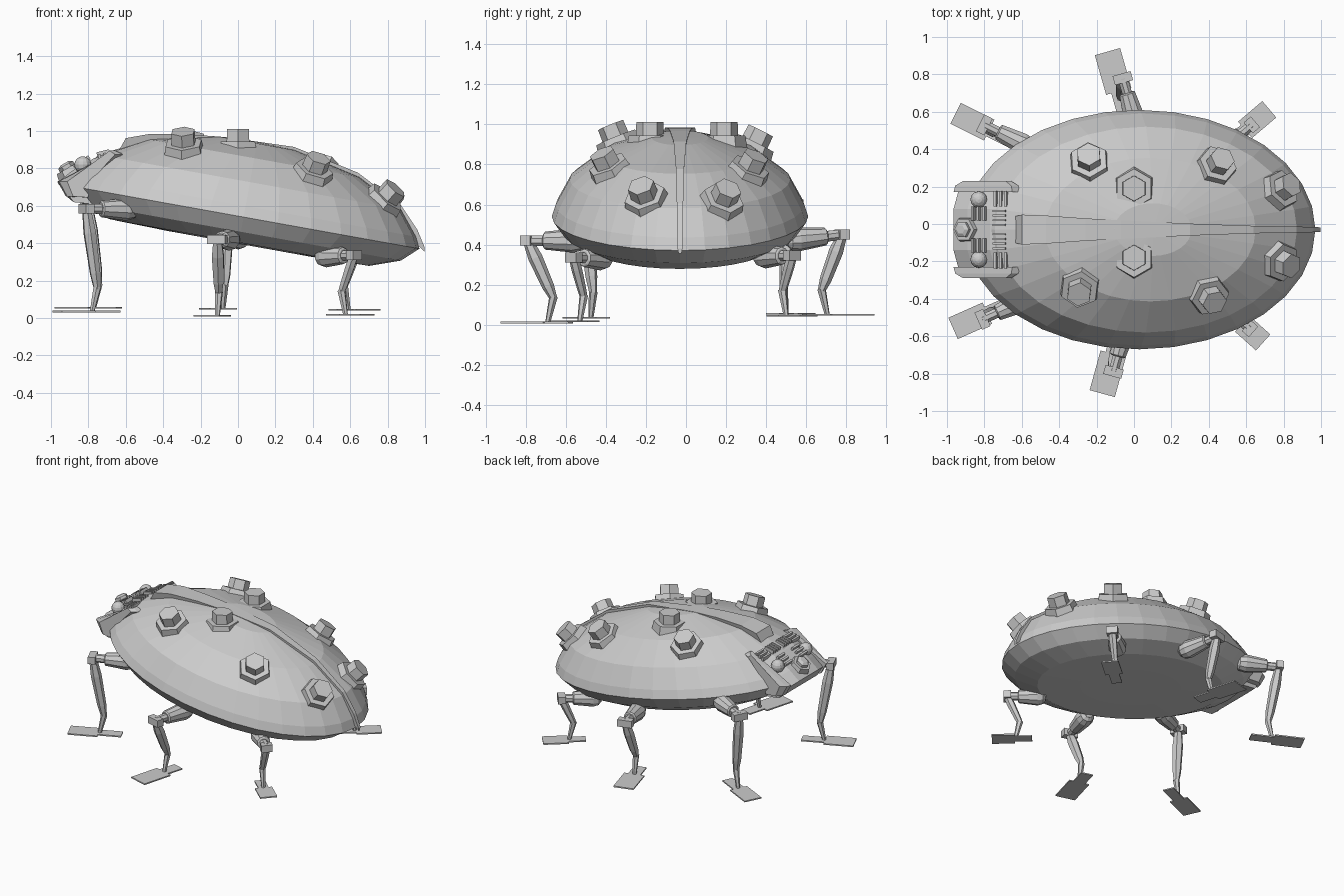
import bpy, bmesh, math
from mathutils import Vector, Matrix

if "Cube" in bpy.data.objects:
    bpy.data.objects.remove(bpy.data.objects["Cube"])

CY = -0.03                      # centre line of the body


def finish(name, bm):
    bmesh.ops.remove_doubles(bm, verts=bm.verts, dist=1e-5)
    bmesh.ops.recalc_face_normals(bm, faces=bm.faces)
    me = bpy.data.meshes.new(name)
    bm.to_mesh(me)
    bm.free()
    ob = bpy.data.objects.new(name, me)
    bpy.context.collection.objects.link(ob)
    return ob


def loft(name, rings):
    """Skin a list of equal-length point rings and cap both ends."""
    bm = bmesh.new()
    vs = [[bm.verts.new(p) for p in r] for r in rings]
    n = len(rings[0])
    for a, b in zip(vs, vs[1:]):
        for i in range(n):
            j = (i + 1) % n
            bm.faces.new((a[i], a[j], b[j], b[i]))
    bm.faces.new(vs[0])
    bm.faces.new(vs[-1])
    return finish(name, bm)


def rod(name, a, b, stations, sides):
    """Turned limb from a to b; stations are (fraction, radius)."""
    a, b = Vector(a), Vector(b)
    q = (b - a).to_track_quat('Z', 'Y')
    step = 2 * math.pi / sides
    return loft(name, [[a + (b - a) * t + q @ Vector((r * math.cos(step * (i + .5)), r * math.sin(step * (i + .5)), 0))
                        for i in range(sides)] for t, r in stations])


def box(name, centre, size, rot=Matrix.Identity(3)):
    bm = bmesh.new()
    m = Matrix.Translation(centre) @ rot.to_4x4() @ Matrix.Diagonal((*size, 1))
    bmesh.ops.create_cube(bm, size=1, matrix=m)
    return finish(name, bm)


# Tilted shell: faceted dome and shallow belly on an elliptical plan
A, B, N = 0.955, 0.64, 32
TILT = Matrix.Translation((0.03, CY, 0.54)) @ Matrix.Rotation(math.radians(10.2), 4, 'Y')
profile = [(.001, -.145), (.4, -.145), (.74, -.138), (.91, -.08), (1, 0),
           (.97, .06), (.86, .19), (.6, .32), (.22, .4), (.001, .408)]
shell = loft("shell", [[TILT @ Vector((A * r * math.cos(2 * math.pi * i / N), B * r * math.sin(2 * math.pi * i / N), h))
                        for i in range(N)] for r, h in profile])

# Back crest, wide at the head and thin at the tail
crest = [(-.64, .89, .07, .1), (-.6, .962, .08, .16), (-.47, .985, .075, .12), (-.26, .982, .06, .1),
         (-.07, .968, .05, .1), (.3, .915, .032, .1), (.64, .778, .02, .1),
         (.87, .605, .016, .1), (.96, .47, .014, .08), (.997, .38, .012, .025)]
loft("back_crest", [[(x, CY - w, z), (x, CY + w, z), (x, CY + w * .6, z - d), (x, CY - w * .6, z - d)]
                    for x, z, w, d in crest])

# Hexagonal bolts seated on the dome: (x, y, upright?)
bolts = [(-.24, .33, 0), (0, .19, 1), (.44, .31, 0), (.78, .18, 0),
         (0, -.18, 1), (-.29, -.34, 0), (.4, -.38, 0), (.78, -.2, 0)]
bpy.context.view_layer.update()
inv = TILT.inverted()
for k, (x, y, up) in enumerate(bolts):
    hit, loc, nrm, _ = shell.ray_cast(Vector((x, y, 2)), Vector((0, 0, -1)))
    p = inv @ loc
    n = TILT.to_3x3() @ Vector((p.x / A**2, p.y / B**2, p.z / .41**2))
    n = Vector((0, 0, 1)) if up else n.normalized()
    base = Vector((x, y, .945)) if up else loc + n * .03
    rod(f"bolt_flange_{k}", base - n * .07, base, [(0, .118), (1, .105)], 6)
    rod(f"bolt_cap_{k}", base - n * .01, base + n * .067, [(0, .07), (1, .068)], 6)

# Head block
head = [(-.975, .73), (-.92, .65), (-.6, .62), (-.6, .895), (-.78, .86), (-.9, .79)]
loft("head", [[(x + (dx if x < -.7 else 0), CY + y, z - dz) for x, z in head]
              for y, dx, dz in [(-.22, .04, .03), (-.11, .01, .005), (.11, .01, .005), (.22, .04, .03)]])

# Face plate knob, eyes, cheeks and vents
kn = Vector((-.5, 0, .86)).normalized()
kc = Vector((-.9, CY, .78))
rod("nose_collar", kc - kn * .03, kc + kn * .025, [(0, .078), (1, .065)], 6)
rod("nose_knob", kc, kc + kn * .055, [(0, .045), (.8, .045), (1, .025)], 6)
slope = Matrix.Rotation(math.radians(-30), 3, 'Y')
flat = Matrix.Rotation(math.radians(-14), 3, 'Y')
cheek = [(-.965, .73), (-.92, .65), (-.81, .645), (-.79, .73), (-.61, .875), (-.65, .895)]
for s, side in ((1, "left"), (-1, "right")):
    bm = bmesh.new()
    bmesh.ops.create_uvsphere(bm, u_segments=12, v_segments=8, radius=.045,
                              matrix=Matrix.Translation((-.83, CY + s * .16, .82)))
    finish(f"eye_{side}", bm)
    loft(f"cheek_{side}", [[(-.78 + (x + .78) * k, CY + s * y, z) for x, z in cheek]
                           for y, k in [(.2, 1), (.235, .95), (.26, .72)]])
    for i in range(3):
        box(f"face_slat_{side}_{i}", (-.86 + i * .03, CY + s * .085, .82 + i * .018), (.014, .075, .025), slope)
        box(f"brow_slat_{side}_{i}", (-.74 + i * .028, CY + s * .165, .862 + i * .007), (.014, .085, .03), flat)
    for i in range(4):
        box(f"brow_fin_{side}_{i}", (-.72, CY + s * (.025 + i * .025), .882), (.07, .01, .025), flat)


# Legs: hip sleeve, knee block, folding shin and two flat foot plates
def leg(name, hip, knee, ankle, plate, inner, thick):
    hip, knee, ankle = Vector(hip), Vector(knee), Vector(ankle)
    d = knee - hip
    d.z = 0
    d.normalize()
    rot = Matrix.Rotation(math.atan2(d.y, d.x), 3, 'Z')
    heel = ankle - d * .03 + Vector((0, 0, .12))
    rod(name + "_hip_sleeve", hip, hip + (knee - hip) * .72,
        [(0, .025), (.1, .05), (.3, .06), (.97, .045), (1, .036)], 10)
    rod(name + "_upper_rod", hip, knee, [(0, .03), (1, .028)], 8)
    box(name + "_knee", knee, (.05, .1 * thick, .05), rot)
    rod(name + "_shin", knee, heel, [(0, .025), (.3, .036 * thick), (.8, .03 * thick), (1, .019)], 6)
    rod(name + "_ankle", heel + Vector((0, 0, .01)), ankle, [(0, .022), (1, .013)], 6)
    box(name + "_outer_foot", ankle + d * (plate[0] / 2 + .005), (*plate, .009), rot)
    box(name + "_inner_foot", ankle - d * (inner / 2 - .01), (inner, plate[1] * .6, .009), rot)


leg("front_leg_left", (-.54, .4, .6), (-.8, .53, .6), (-.77, .5, .055), (.2, .125), .16, 1)
leg("front_leg_right", (-.54, -.39, .58), (-.81, -.51, .585), (-.78, -.475, .035), (.2, .125), .16, 1)
leg("middle_leg_left", (.02, .5, .42), (-.06, .78, .45), (-.08, .705, .05), (.22, .14), .13, 1)
leg("middle_leg_right", (-.03, -.5, .42), (-.11, -.79, .42), (-.11, -.69, .012), (.22, .14), .13, 1)
leg("rear_leg_left", (.43, .36, .34), (.63, .53, .345), (.59, .5, .045), (.17, .115), .12, .75)
leg("rear_leg_right", (.43, -.39, .33), (.62, -.56, .335), (.575, -.53, .018), (.15, .115), .12, .75)
